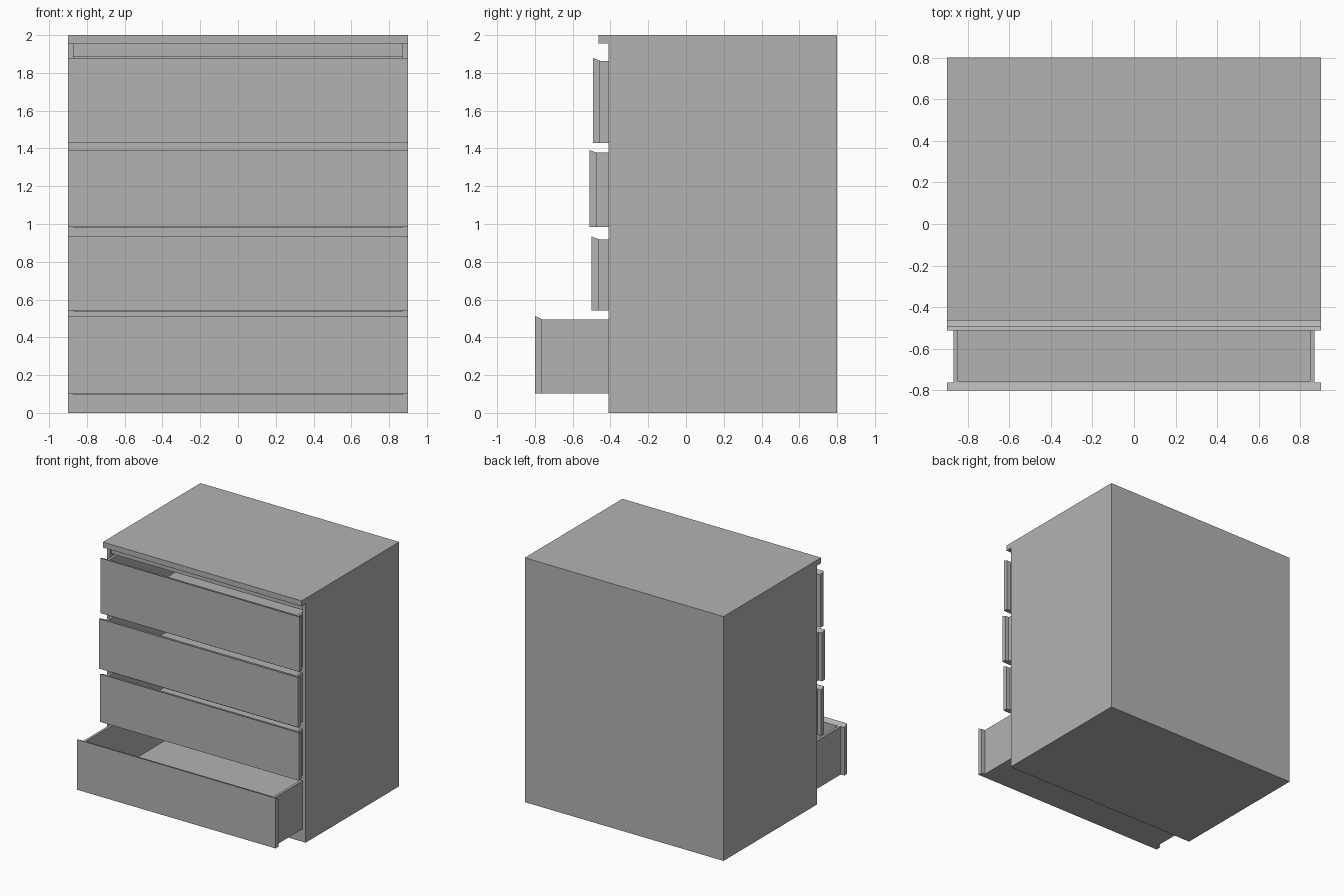
import bpy
import bmesh

cube = bpy.data.objects.get("Cube")
if cube:
    bpy.data.objects.remove(cube, do_unlink=True)

GREY = (0.45, 0.45, 0.45, 1.0)
paint = bpy.data.materials.new("plain_grey")
paint.use_nodes = True
paint.diffuse_color = GREY
paint.node_tree.nodes["Principled BSDF"].inputs["Base Color"].default_value = GREY


def finish(name, bm):
    bmesh.ops.recalc_face_normals(bm, faces=bm.faces[:])
    mesh = bpy.data.meshes.new(name)
    bm.to_mesh(mesh)
    bm.free()
    mesh.materials.append(paint)
    obj = bpy.data.objects.new(name, mesh)
    bpy.context.collection.objects.link(obj)
    return obj


def extrude_x(name, profile, x0, x1):
    """Sweep a (y, z) profile from x0 to x1."""
    bm = bmesh.new()
    face = bm.faces.new([bm.verts.new((x0, y, z)) for y, z in profile])
    moved = bmesh.ops.extrude_face_region(bm, geom=[face])["geom"]
    verts = [v for v in moved if isinstance(v, bmesh.types.BMVert)]
    bmesh.ops.translate(bm, verts=verts, vec=(x1 - x0, 0, 0))
    return finish(name, bm)


def box(name, x, y, z):
    """Box from (min, max) pairs."""
    return extrude_x(name, [(y[0], z[0]), (y[1], z[0]), (y[1], z[1]), (y[0], z[1])], *x)


HALF = 0.9       # half width of the chest
INNER = 0.872    # half width between side panels
FRONT, BACK = -0.41, 0.8
UNDER = 1.955    # underside of the top

# Carcass
box("top_panel", (-HALF, HALF), (-0.463, BACK), (UNDER, 2.0))
for side, s in (("left", 1), ("right", -1)):
    box(side + "_side_panel", sorted((s * INNER, s * HALF)), (FRONT, BACK), (0, UNDER))
box("back_panel", (-INNER, INNER), (BACK - 0.02, BACK), (0, UNDER))
box("base", (-INNER, INNER), (FRONT, BACK - 0.02), (0, 0.098))
box("top_rail", (-INNER, INNER), (FRONT + 0.02, FRONT + 0.04), (1.885, UNDER))

# Drawers: front plane, bottom, box top, front panel top
DRAWERS = {
    "top": (-0.493, 1.43, 1.864, 1.88),
    "upper": (-0.512, 0.983, 1.378, 1.392),
    "lower": (-0.499, 0.542, 0.919, 0.934),
    "bottom": (-0.80, 0.102, 0.495, 0.514),
}
OUT, IN = 0.868, 0.847
LENGTH = 1.15


def drawer(name, y, low, high, tip):
    back_of_panel = y + 0.038
    # Front panel with a sloped grip edge along its top
    extrude_x(name + "_drawer_front",
              [(y, low), (back_of_panel, low), (back_of_panel, high), (y, tip)], -HALF, HALF)
    end = y + LENGTH
    wall = 0.008
    # Open tray
    for side, s in (("left", 1), ("right", -1)):
        box(f"{name}_drawer_{side}_side", sorted((s * IN, s * OUT)),
            (back_of_panel, end), (low, high))
    box(name + "_drawer_inner_front", (-IN, IN), (back_of_panel, back_of_panel + wall), (low, high))
    box(name + "_drawer_back", (-IN, IN), (end - 0.02, end), (low, high))
    box(name + "_drawer_floor", (-IN, IN), (back_of_panel + wall, end - 0.02), (low, low + 0.008))


for name, dims in DRAWERS.items():
    drawer(name, *dims)

# Rails between neighbouring drawers
rows = list(DRAWERS.values())
for i, (above, below) in enumerate(zip(rows, rows[1:])):
    box(f"rail_{i + 1}", (-INNER, INNER), (FRONT, FRONT + 0.03),
        (below[2] + 0.004, above[1] - 0.002))
